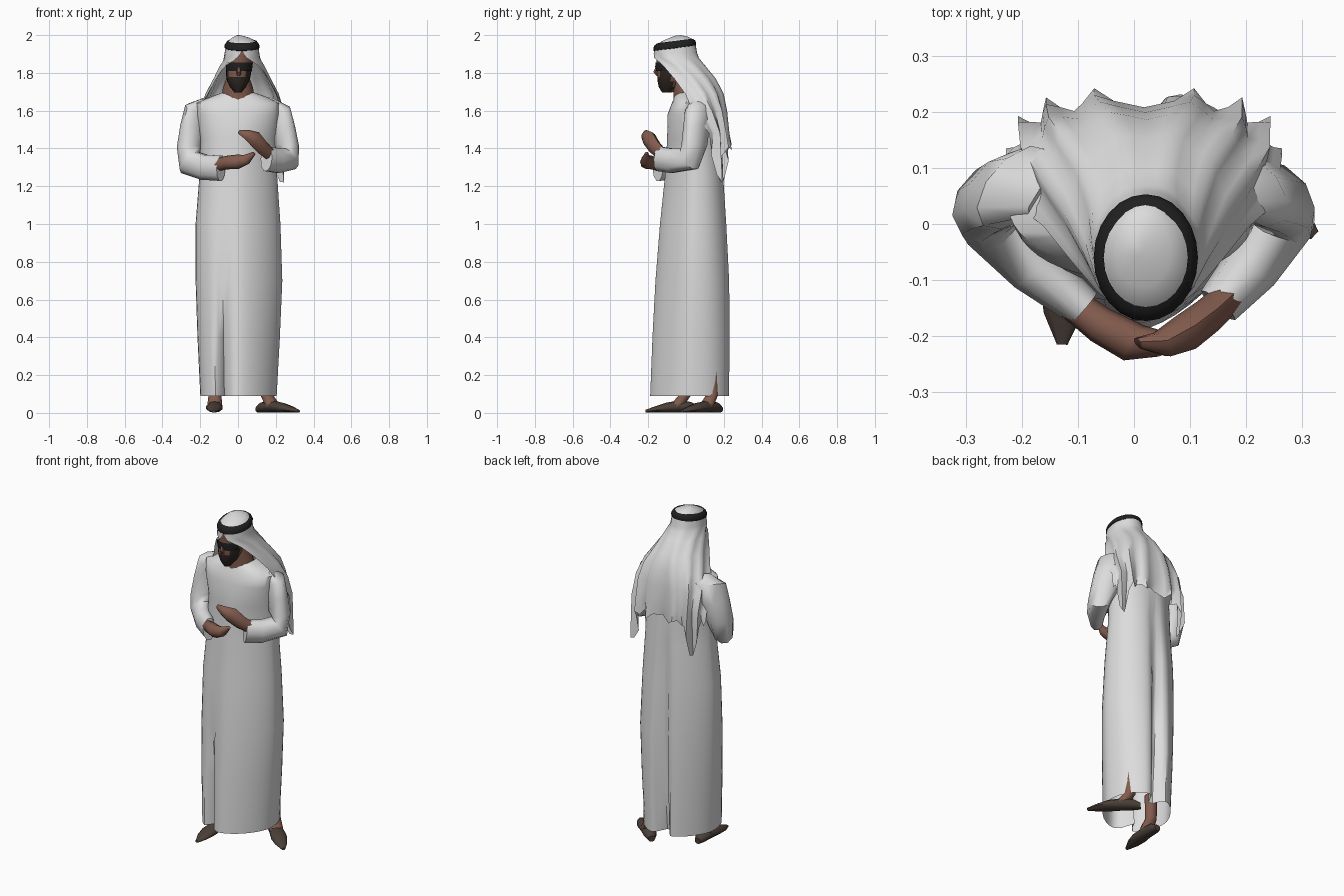
import bpy, bmesh, math
from mathutils import Vector


def mat(name, rgb):
    m = bpy.data.materials.new(name)
    m.diffuse_color = (*rgb, 1)
    return m


WHITE = mat("white_cloth", (0.72, 0.72, 0.72))
SKIN = mat("brown_skin", (0.225, 0.105, 0.075))
BLACK = mat("black_cord", (0.014, 0.014, 0.014))
BEARD = mat("dark_beard", (0.028, 0.02, 0.016))
LEATHER = mat("brown_leather", (0.07, 0.05, 0.04))


def grid(name, rows, mats, closed=True, caps=True, rule=None, angle=50):
    """Skin rows of points into a surface."""
    bm = bmesh.new()
    vs = [[bm.verts.new(p) for p in r] for r in rows]
    n = len(rows[0])
    for a, b in zip(vs, vs[1:]):
        for i in range(n if closed else n - 1):
            j = (i + 1) % n
            bm.faces.new((a[i], a[j], b[j], b[i]))
    if closed and caps:
        bm.faces.new(vs[0][::-1])
        bm.faces.new(vs[-1])
    bmesh.ops.recalc_face_normals(bm, faces=bm.faces)
    if rule:
        for f in bm.faces:
            f.material_index = rule(f.calc_center_median())
    me = bpy.data.meshes.new(name)
    bm.to_mesh(me)
    bm.free()
    for m in mats:
        me.materials.append(m)
    ob = bpy.data.objects.new(name, me)
    bpy.context.collection.objects.link(ob)
    bpy.ops.object.select_all(action='DESELECT')
    bpy.context.view_layer.objects.active = ob
    ob.select_set(True)
    bpy.ops.object.shade_smooth_by_angle(angle=math.radians(angle))
    return ob


def spow(v, e):
    return math.copysign(abs(v) ** e, v)


def oval(z, cx, cy, rx, ry, n=16, tilt=0.0):
    pts = []
    for i in range(n):
        t = 2 * math.pi * i / n
        y = ry * math.sin(t)
        pts.append((cx + rx * math.cos(t), cy + y, z + tilt * y))
    return pts


def tube(name, path, b, m, n=10, rule=None):
    """Tube along (x, y, z, radius along b, radius across b)."""
    b = Vector(b).normalized()
    P = [Vector(p[:3]) for p in path]
    rows = []
    for i, p in enumerate(path):
        t = (P[min(i + 1, len(P) - 1)] - P[max(i - 1, 0)]).normalized()
        c = t.cross(b).normalized()
        rows.append([P[i] + b * (p[3] * math.cos(k * 2 * math.pi / n))
                     + c * (p[4] * math.sin(k * 2 * math.pi / n)) for k in range(n)])
    return grid(name, rows, m, rule=rule)


# Robe: full length, with a fold at the front and one at the back
def robe_ring(z, x0, x1, y0, y1, front, back, n=48):
    pts = []
    for i in range(n):
        t = 2 * math.pi * (i + 0.5) / n
        c, s = math.cos(t), math.sin(t)
        # two opposite corners are flatter than the others
        e = 0.88 if c * s > 0 or z > 1.5 else 1.28
        x = (x0 + x1) / 2 + (x1 - x0) / 2 * spow(c, e)
        y = (y0 + y1) / 2 + (y1 - y0) / 2 * spow(s, e)
        if s < 0:
            y += front * math.exp(-((x + 0.075) / 0.022) ** 2)
        else:
            y -= back * math.exp(-((x - 0.01) / 0.035) ** 2)
        pts.append((x, y, z))
    return pts


ROBE = [(0.09, -0.2, 0.205, -0.19, 0.24, 0.1, 0.1),
        (0.4, -0.215, 0.222, -0.178, 0.242, 0.06, 0.08),
        (0.7, -0.225, 0.235, -0.162, 0.238, 0.02, 0.06),
        (1.0, -0.225, 0.225, -0.138, 0.222, 0, 0.04),
        (1.25, -0.205, 0.208, -0.112, 0.205, 0, 0.02),
        (1.45, -0.2, 0.205, -0.1, 0.19, 0, 0),
        (1.58, -0.22, 0.22, -0.098, 0.175, 0, 0),
        (1.64, -0.225, 0.22, -0.075, 0.16, 0, 0),
        (1.675, -0.14, 0.145, -0.06, 0.14, 0, 0),
        (1.697, -0.08, 0.085, -0.05, 0.11, 0, 0)]
grid("robe", [robe_ring(*r) for r in ROBE], [WHITE], caps=False)

# Sleeves and hands
tube("right_sleeve", [(-0.14, 0.07, 1.65, .075, .03), (-0.21, 0.065, 1.615, .09, .055),
                      (-0.235, 0.055, 1.52, .085, .058), (-0.256, 0.04, 1.41, .078, .06),
                      (-0.255, 0.01, 1.325, .062, .075), (-0.18, -0.075, 1.3, .05, .07),
                      (-0.09, -0.15, 1.295, .036, .07)], (0.65, 0.75, 0), [WHITE])
tube("left_sleeve", [(0.14, 0.07, 1.65, .075, .03), (0.2, 0.065, 1.61, .09, .055),
                     (0.228, 0.055, 1.52, .085, .055), (0.25, 0.045, 1.42, .08, .06),
                     (0.265, 0.02, 1.345, .066, .07), (0.21, -0.075, 1.335, .052, .068),
                     (0.15, -0.145, 1.345, .04, .068)], (-0.75, 0.65, 0), [WHITE])
tube("right_hand", [(-0.12, -0.135, 1.31, .028, .032), (-0.06, -0.18, 1.325, .033, .036),
                    (0.0, -0.212, 1.33, .036, .038), (0.045, -0.215, 1.342, .026, .028),
                    (0.085, -0.21, 1.375, .01, .01)], (0.5, 0.85, 0), [SKIN], 8)
tube("left_hand", [(0.18, -0.12, 1.36, .028, .034), (0.13, -0.165, 1.405, .032, .04),
                   (0.09, -0.195, 1.45, .034, .044), (0.05, -0.215, 1.472, .026, .028),
                   (0.008, -0.213, 1.487, .012, .012)], (-0.6, 0.8, 0), [SKIN], 8)

# Neck and bearded head
grid("neck", [oval(1.66, 0, 0.015, .09, .082), oval(1.72, 0, 0.005, .08, .072),
              oval(1.8, 0, -0.03, .052, .05)], [SKIN])
HEAD = [(1.695, 0, -.1, .018, .026), (1.725, 0, -.09, .042, .054), (1.755, 0, -.083, .058, .067),
        (1.778, 0.002, -.078, .064, .074), (1.797, 0.003, -.075, .066, .079),
        (1.812, 0.004, -.073, .067, .081),
        (1.86, 0.01, -.067, .071, .088), (1.93, 0.02, -.06, .076, .098)]


def beard_rule(c):
    mouth = abs(c.x) < 0.045 and c.z > 1.78
    return 1 if c.z < 1.81 and c.y < -0.075 and not mouth else 0


grid("head", [oval(*h, n=20) for h in HEAD], [SKIN, BEARD], rule=beard_rule)
tube("nose", [(0.004, -.15, 1.84, .008, .008), (0.004, -.162, 1.805, .013, .012),
              (0.004, -.152, 1.788, .01, .008)], (1, 0, 0), [SKIN], 6)

# Sunglasses wrapping the face
glass = []
for z, grow in ((1.81, .005), (1.833, .008), (1.856, .006)):
    glass.append([(0.006 + (.066 + grow) * math.sin(a), -.072 - (.083 + grow) * math.cos(a),
                   z + (0.014 if z < 1.82 and abs(a) < 0.2 else 0))
                  for a in [math.radians(k * 12) for k in range(-6, 7)]])
grid("sunglasses", glass, [BLACK], closed=False)

# Head cloth: crown, then a draped sheet with pleats and hanging tails
TILT = 0.13
grid("cloth_crown", [oval(1.935, .022, -.06, .085, .108, 24, TILT),
                     oval(1.966, .021, -.058, .074, .094, 24, TILT),
                     oval(1.983, .015, -.05, .05, .062, 24, TILT),
                     oval(1.998, .005, -.045, .012, .015, 24, TILT)], [WHITE])
# z, cx, cy, rx, ry, half angle from the back, pleat depth, squareness
DRAPE = [(1.945, .022, -.06, .086, .109, 179.5, 0, 1),
         (1.905, .021, -.055, .092, .115, 177, .001, 1),
         (1.88, .021, -.05, .097, .12, 166, .002, 1),
         (1.84, .022, -.03, .113, .132, 133, .004, 1),
         (1.77, .022, .01, .146, .148, 117, .006, .95),
         (1.69, .022, .06, .187, .135, 113, .009, .85),
         (1.60, .02, .07, .222, .14, 98, .011, .75),
         (1.48, .018, .09, .235, .13, 84, .012, .65)]
COLS = 29
rows = []
for li, (z, cx, cy, rx, ry, half, pleat, e) in enumerate(DRAPE):
    row = []
    for i in range(COLS):
        a = math.radians(half * (2 * i / (COLS - 1) - 1))
        k = pleat * math.cos(i * math.pi / 2)
        y = (ry + k) * spow(math.cos(a), e)
        row.append((cx + (rx + k) * spow(math.sin(a), e), cy + y,
                    z + (TILT * y if li == 0 else 0)))
    rows.append(row)
hem = []
for i, p in enumerate(rows[-1]):
    u = 2 * i / (COLS - 1) - 1
    mid = -0.57 if u < 0 else 0.68
    tail = 0.21 * math.exp(-((u - mid) / 0.15) ** 2)
    hem.append((p[0], p[1] + 0.012 * math.cos(i * math.pi / 2),
                p[2] - 0.06 - tail - 0.03 * (i % 3 == 1)))
rows.append(hem)
grid("head_cloth", rows, [WHITE], closed=False, angle=60)

# Black cord around the crown: narrow at the sides, wider front and back
CORD = ((1.929, .002, .0), (1.932, .008, .006), (1.946, .009, .007),
        (1.957, .003, .003), (1.966, -.004, -.008), (1.969, -.009, -.018))
grid("head_cord", [oval(z, .021, -.06, .084 + g, .106 + h, 24, TILT)
                   for z, g, h in CORD], [BLACK], caps=False)

# Feet: shoe lofted from heel to toe, with bare instep and ankle
SHOE = [(0, .02, .018), (.12, .036, .028), (.36, .04, .032), (.6, .046, .026),
        (.8, .036, .017), (1, .01, .007)]
for side, heel, toe in (("right", (-.12, .06), (-.128, -.215)),
                        ("left", (.105, .182), (.322, -.02))):
    v = Vector(toe) - Vector(heel)
    d = v.normalized()
    path = [(heel[0] + v.x * s, heel[1] + v.y * s, h + 0.002, h, w) for s, w, h in SHOE]
    tube(side + "_shoe", path, (0, 0, 1), [LEATHER], 10)
    ax, ay = heel[0] + d.x * .06, heel[1] + d.y * .06
    grid(side + "_ankle", [oval(.035, ax + d.x * .05, ay + d.y * .05, .04, .04, 10),
                           oval(.075, ax + d.x * .02, ay + d.y * .02, .036, .036, 10),
                           oval(.1, ax, ay, .033, .033, 10),
                           oval(.25, ax, ay, .034, .034, 10)], [SKIN])
